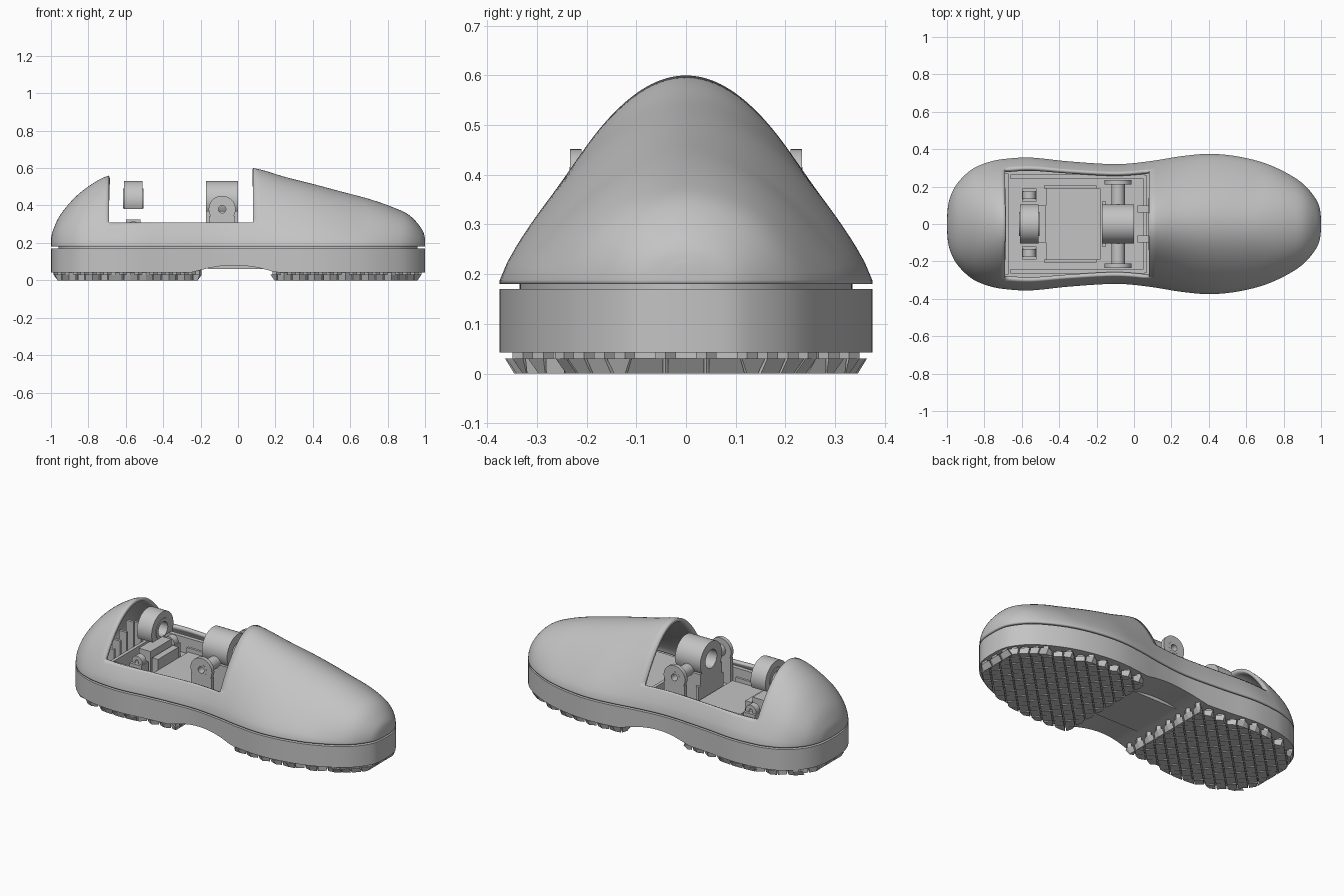
import bpy, bmesh, math
from mathutils import Vector

cube = bpy.data.objects.get("Cube")
if cube:
    bpy.data.objects.remove(cube)

grey = bpy.data.materials.new("plain grey")
grey.use_nodes = True
grey.diffuse_color = (0.55, 0.55, 0.55, 1)
grey.node_tree.nodes["Principled BSDF"].inputs["Base Color"].default_value = (0.55, 0.55, 0.55, 1)


def finish(name, bm, smooth=True):
    mesh = bpy.data.meshes.new(name)
    bm.to_mesh(mesh)
    bm.free()
    mesh.materials.append(grey)
    obj = bpy.data.objects.new(name, mesh)
    bpy.context.collection.objects.link(obj)
    if smooth:
        bpy.ops.object.select_all(action='DESELECT')
        obj.select_set(True)
        bpy.context.view_layer.objects.active = obj
        bpy.ops.object.shade_smooth_by_angle(angle=math.radians(35))
    return obj


def skin(sections, closed=False, wrap=False, caps=False):
    """Skin a row of cross-sections that share a point count."""
    bm = bmesh.new()
    rows = [[bm.verts.new(p) for p in s] for s in sections]
    n, m = len(rows), len(rows[0])
    for i in range(n if wrap else n - 1):
        a, b = rows[i], rows[(i + 1) % n]
        for j in range(m if closed else m - 1):
            k = (j + 1) % m
            bm.faces.new((a[j], b[j], b[k], a[k]))
    if caps:
        bm.faces.new(rows[0])
        bm.faces.new(rows[-1][::-1])
    if closed:
        bmesh.ops.recalc_face_normals(bm, faces=bm.faces)
    return bm


def add_box(bm, x0, x1, y0, y1, z0, z1):
    made = bmesh.ops.create_cube(bm, size=1)["verts"]
    bmesh.ops.scale(bm, vec=(x1 - x0, y1 - y0, z1 - z0), verts=made)
    bmesh.ops.translate(bm, vec=((x0 + x1) / 2, (y0 + y1) / 2, (z0 + z1) / 2), verts=made)
    return made


def boxes(name, spans):
    """One object made of boxes given as (x0, x1, y0, y1, z0, z1)."""
    bm = bmesh.new()
    for span in spans:
        add_box(bm, *span)
    return finish(name, bm, False)


def tube(name, centre, axis, outer, inner, length, floor=0.0):
    """Hollow cylinder along x or y, optionally flattened underneath."""
    c, sections = Vector(centre), []
    for i in range(40):
        a = math.tau * i / 40
        ring = []
        for r, d in ((outer, -1), (outer, 1), (inner, 1), (inner, -1)):
            u, v, s = r * math.cos(a), r * math.sin(a), d * length / 2
            p = c + (Vector((s, u, v)) if axis == 'x' else Vector((u, s, v)))
            p.z = max(p.z, floor)
            ring.append(p)
        sections.append(ring)
    return finish(name, skin(sections, closed=True, wrap=True))


# Length stations: x, half width, crest height
KEYS = [(-1, .03, .22), (-.99, .12, .265), (-.95, .21, .35), (-.87, .29, .445),
        (-.78, .33, .515), (-.69, .348, .56), (-.55, .355, .58), (-.35, .335, .6),
        (-.1, .32, .6), (.08, .335, .6), (.25, .362, .553), (.4, .375, .515),
        (.55, .362, .475), (.7, .325, .435), (.83, .265, .39), (.92, .2, .345),
        (.985, .11, .27), (1, .03, .22)]
STEP = 5
RIM, BASE, SKIRT = 0.31, 0.188, 0.18
BACK, FRONT = -0.69, 0.08        # ends of the opening


def spline(keys):
    pts = [Vector(k) for k in keys]
    out = []
    for i in range(len(pts) - 1):
        p0, p1, p2, p3 = pts[max(i - 1, 0)], pts[i], pts[i + 1], pts[min(i + 2, len(pts) - 1)]
        for s in range(STEP):
            t = s / STEP
            out.append(0.5 * (2 * p1 + (p2 - p0) * t + (2 * p0 - 5 * p1 + 4 * p2 - p3) * t * t
                              + (3 * p1 - p0 - 3 * p2 + p3) * t ** 3))
    return out + [pts[-1]]


stations = spline(KEYS)


def half_width(x):
    for a, b in zip(stations, stations[1:]):
        if a.x <= x <= b.x:
            return a.y + (b.y - a.y) * (x - a.x) / (b.x - a.x)
    return 0


def arch(st):
    """Section of the upper: bell shaped amidships, rounder at the ends, with a short skirt."""
    x, w, h = st
    r = min(1, max(0, (abs(x) - 0.66) / 0.34))
    pts = [(x, -w, SKIRT)]
    for j in range(49):
        a = math.pi * (j / 48 - 0.5)
        f = (1 - r) * a / (math.pi / 2) + r * math.sin(a)
        pts.append((x, w * f, BASE + (h - BASE) * max(0, math.cos(a)) ** (0.8 + 0.2 * r)))
    return pts + [(x, w, SKIRT)]


# Upper shell, sliced at the rim and opened above it
upper = skin([arch(s) for s in stations], caps=True)
for point, normal in (((0, 0, RIM), (0, 0, 1)), ((BACK, 0, 0), (1, 0, 0)), ((FRONT, 0, 0), (1, 0, 0))):
    bmesh.ops.bisect_plane(upper, geom=upper.verts[:] + upper.edges[:] + upper.faces[:],
                           dist=1e-5, plane_co=point, plane_no=normal)
opening = [f for f in upper.faces
           if BACK < f.calc_center_median().x < FRONT and f.calc_center_median().z > RIM]
bmesh.ops.delete(upper, geom=opening, context='FACES')
shell = finish("upper_shell", upper)
solid = shell.modifiers.new("thickness", 'SOLIDIFY')
solid.thickness = 0.02
solid.offset = -1


# Sole band with a raised arch, and the recessed neck above it
def slab(name, inset, bottom, top):
    rows = []
    for x, w, h in stations:
        w = max(w - inset, 0.01)
        x *= 1 - inset
        z = bottom(x)
        rows.append([(x, -w, top), (x, w, top), (x, w, z), (x, -w, z)])
    finish(name, skin(rows, closed=True, caps=True))


slab("sole_band", 0, lambda x: 0.042 + 0.038 * max(0, 1 - ((x + .02) / .22) ** 2), 0.17)
slab("groove_neck", 0.04, lambda x: 0.16, 0.185)
boxes("arch_plate", [(-.16, .14, -.16, .16, .06, .1)])

# Diagonal tread blocks in two patches, each on a short post; the outer edge is chamfered
PITCH, HALF, DIAG = 0.058, 0.0255, math.sqrt(0.5)
treads = bmesh.new()
for start, end in ((-.99, -.19), (.17, .985)):
    for i in range(-24, 25):
        for k in range(-24, 25):
            x, y = (i + k) * PITCH * DIAG, (k - i) * PITCH * DIAG
            if not start < x < end or abs(y) > half_width(x) - 0.015:
                continue
            for size, z0, z1 in ((HALF, 0, .03), (HALF * .6, .03, .06)):
                for v in add_box(treads, -size, size, -size, size, z0, z1):
                    px, py = x + (v.co.x + v.co.y) * DIAG, y + (v.co.y - v.co.x) * DIAG
                    trim = 0.025 if v.co.z < 0.01 else 0.004
                    v.co.x = min(max(px, start + trim), end - trim)
                    edge = max(half_width(v.co.x) - 0.004 - trim, 0.02)
                    v.co.y = min(max(py, -edge), edge)
finish("tread_blocks", treads, False)

# Cabin floor, rails and stiffening fins
boxes("floor_plate", [(-.47, -.18, -.19, .19, .18, .225), (-.51, -.47, -.1, .1, .18, .29)])
rails = []
for s in (-1, 1):
    rails += [(-.66, .06, min(s * .24, s * .265), max(s * .24, s * .265), .18, .28),
              (-.48, -.2, min(s * .19, s * .205), max(s * .19, s * .205), .18, .25)]
boxes("side_rails", rails)
boxes("heel_fins", [(-.75, -.7, y - .008, y + .008, .18, .42 - abs(y) * .5)
                    for y in (-.19, -.13, -.07, 0, .07, .13, .19)])
boxes("cross_walls", [(-.69, -.67, -.27, .27, .18, .28), (.05, .07, -.26, .26, .18, .28)])
boxes("front_stops", [(.02, .08, s * .08 - .018, s * .08 + .018, .18, .3) for s in (-1, 1)])

# Rear hub on its low block
tube("rear_hub", (-.56, 0, .427), 'x', .105, .045, .1, floor=.38)
tube("rear_hub_liner", (-.56, 0, .427), 'x', .065, .045, .108, floor=.385)
boxes("rear_block", [(-.6, -.52, -.1, .1, .18, .325)])

# Front hub with its square bracket
tube("front_hub", (-.085, 0, .427), 'x', .105, .055, .17)
boxes("front_bracket", [(-.17, 0, -.105, .105, .18, .37), (-.17, -.15, -.12, .12, .18, .3)])

# Pivot ears with pins, and rear screw posts, mirrored across the middle
for s, side in ((1, "left"), (-1, "right")):
    y = s * .222
    boxes(side + "_ear", [(-.155, -.015, y - .012, y + .012, .18, .345)])
    tube(side + "_ear_eye", (-.085, y, .38), 'y', .072, .02, .024)
    tube(side + "_pin", (-.085, s * .165, .38), 'y', .036, .02, .14)
    boxes(side + "_screw_post", [(-.6, -.52, s * .155 - .035, s * .155 + .035, .18, .27)])
    tube(side + "_screw", (-.56, s * .155, .28), 'y', .035, .012, .04)
